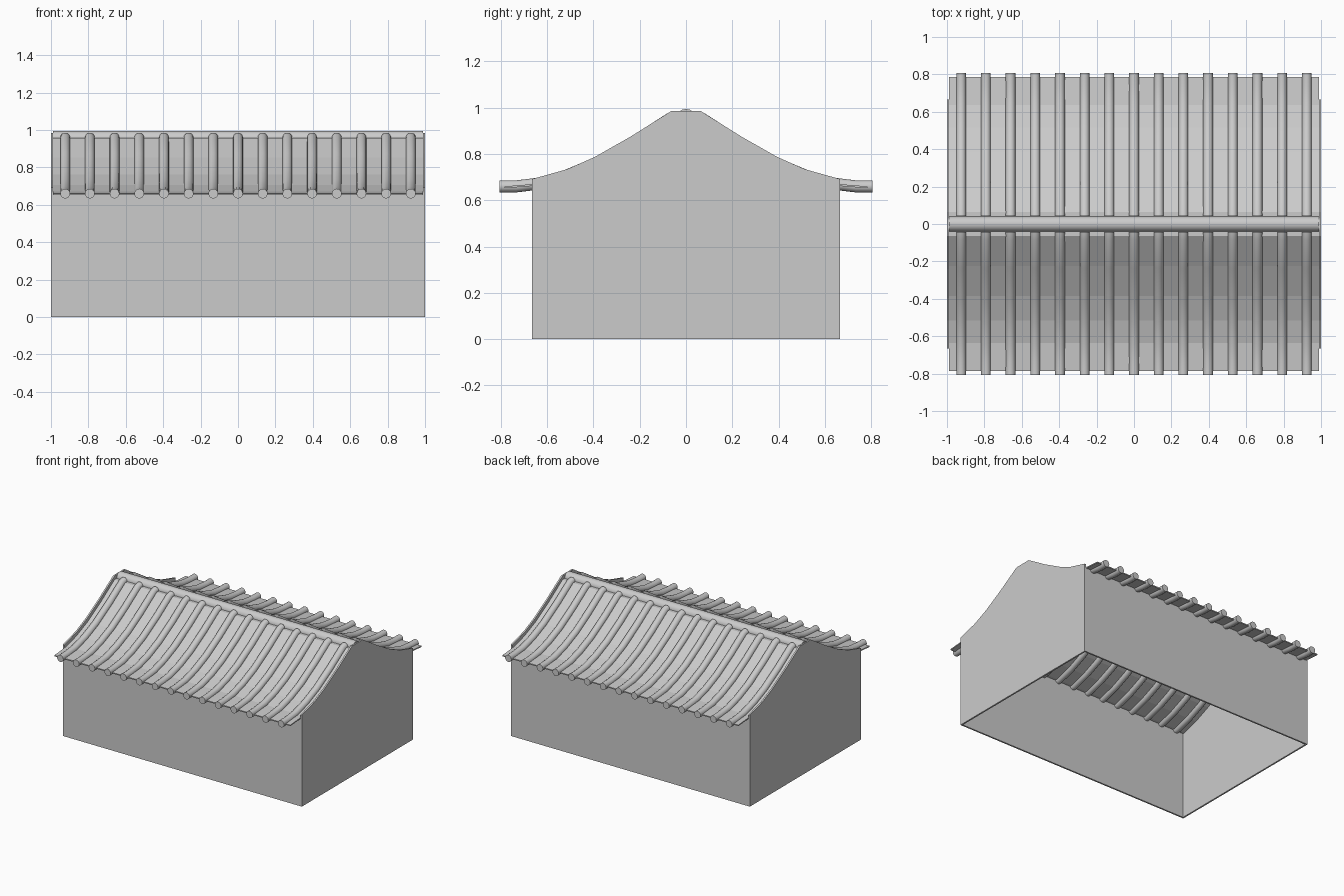
import bpy, bmesh, math
from mathutils import Vector

if "Cube" in bpy.data.objects:
    bpy.data.objects.remove(bpy.data.objects["Cube"])

# Roof slope (y, z) from ridge to eave, and the gable's upper edge
SLOPE = [(.065, .957), (.225, .853), (.385, .762), (.515, .707), (.635, .672), (.785, .66)]
TILE = [(.043, .959), (.07, .952)] + SLOPE[1:5] + [(.735, .66), (.806, .66)]
GABLE = [(.065, .985), (.24, .875), (.395, .787), (.515, .734), (.665, .692), (.665, 0)]


def finish(name, bm, smooth=False):
    bmesh.ops.recalc_face_normals(bm, faces=bm.faces)
    me = bpy.data.meshes.new(name)
    bm.to_mesh(me)
    bm.free()
    ob = bpy.data.objects.new(name, me)
    bpy.context.collection.objects.link(ob)
    if smooth:
        bpy.context.view_layer.objects.active = ob
        ob.select_set(True)
        bpy.ops.object.shade_smooth_by_angle(angle=math.radians(40))
        ob.select_set(False)
    return ob


def extrude_x(name, profile, x0, x1):
    """Prism from a closed (y, z) profile."""
    bm = bmesh.new()
    f = bm.faces.new([bm.verts.new((x0, y, z)) for y, z in profile])
    r = bmesh.ops.extrude_face_region(bm, geom=[f])
    vs = [v for v in r["geom"] if isinstance(v, bmesh.types.BMVert)]
    bmesh.ops.translate(bm, verts=vs, vec=(x1 - x0, 0, 0))
    return finish(name, bm)


def tube(name, path, radius, sides=16):
    """Capped round tube swept along 3D points."""
    bm = bmesh.new()
    pts = [Vector(p) for p in path]
    rings = []
    for i, p in enumerate(pts):
        t = (pts[min(i + 1, len(pts) - 1)] - pts[max(i - 1, 0)]).normalized()
        if i in (0, len(pts) - 1) and abs(t.x) < .5:
            t = Vector((0, math.copysign(1, t.y), 0))   # ends cut upright
        side = Vector((1, 0, 0)) if abs(t.x) < .5 else Vector((0, 1, 0))
        up = side.cross(t)
        rings.append([bm.verts.new(p + radius * (math.cos(a) * side + math.sin(a) * up))
                      for a in (2 * math.pi * k / sides for k in range(sides))])
    for a, b in zip(rings, rings[1:]):
        for k in range(sides):
            n = (k + 1) % sides
            bm.faces.new((a[k], a[n], b[n], b[k]))
    bm.faces.new(rings[0])
    bm.faces.new(rings[-1])
    return finish(name, bm, True)


# Gable end walls
outline = GABLE + [(-y, z) for y, z in reversed(GABLE)]
for name, s in (("left_gable", -1), ("right_gable", 1)):
    extrude_x(name, outline, s * .988, s)

# Front and back walls
for name, s in (("front_wall", -1), ("back_wall", 1)):
    extrude_x(name, [(s * .653, 0), (s * .665, 0), (s * .665, .662), (s * .653, .665)], -.988, .988)

# Curved roof sheet
top = [(-y, z) for y, z in reversed(SLOPE)] + SLOPE
extrude_x("roof_sheet", top + [(y, z - .008) for y, z in reversed(top)], -.988, .988)

# Tile rolls on both slopes
for i in range(-7, 8):
    for side, s in (("front", -1), ("back", 1)):
        tube(f"{side}_tile_roll_{i + 8}", [(i * .132, s * y, z) for y, z in TILE], .026)

# Ridge cap
tube("ridge_cap", [(-.99, 0, .954), (.99, 0, .954)], .041)
